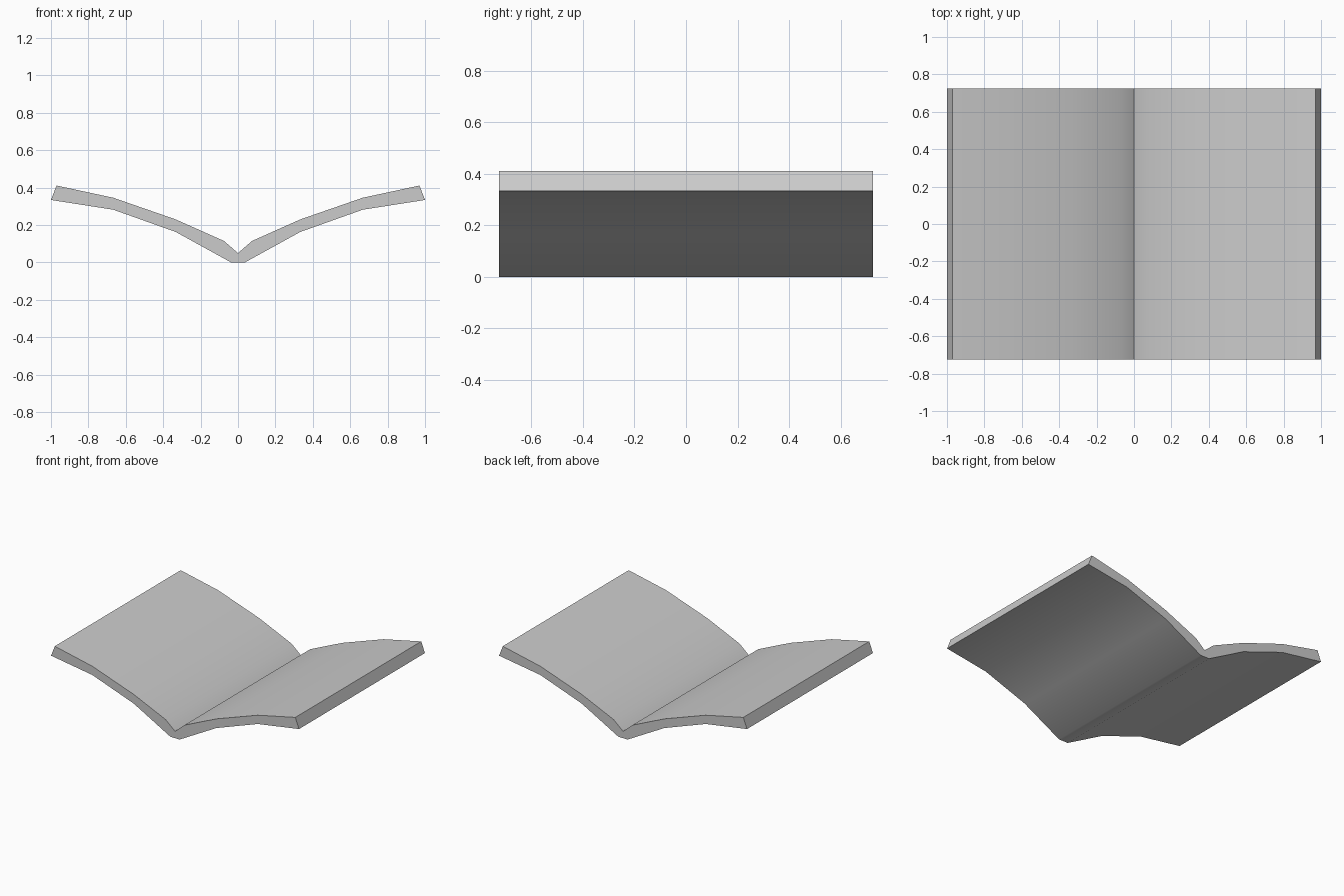
import bpy
import bmesh
import math

cube = bpy.data.objects.get("Cube")
if cube:
    bpy.data.objects.remove(cube, do_unlink=True)

DEPTH = 1.45

# Plain grey material
grey = bpy.data.materials.new("light_grey")
grey.use_nodes = True
colour = (0.6, 0.6, 0.6, 1.0)
grey.diffuse_color = colour
grey.node_tree.nodes["Principled BSDF"].inputs["Base Color"].default_value = colour

# Right half of the cross-section, from the centre outwards
top = [(0.075, 0.115), (0.333, 0.23), (0.667, 0.346), (0.97, 0.411)]
bottom = [(0.037, 0.0), (0.333, 0.163), (0.667, 0.282), (1.0, 0.334)]
half = top + bottom[::-1]
mirrored = [(-x, z) for x, z in reversed(half)]
profile = [(0.0, 0.05)] + half + mirrored

# Open-book shell: the profile extruded from front to back
bm = bmesh.new()
front = bm.faces.new([bm.verts.new((x, -DEPTH / 2, z)) for x, z in profile])
result = bmesh.ops.extrude_face_region(bm, geom=[front], use_keep_orig=True)
moved = [v for v in result["geom"] if isinstance(v, bmesh.types.BMVert)]
bmesh.ops.translate(bm, verts=moved, vec=(0, DEPTH, 0))
bmesh.ops.recalc_face_normals(bm, faces=bm.faces)

mesh = bpy.data.meshes.new("open_book_shell")
bm.to_mesh(mesh)
bm.free()
mesh.materials.append(grey)
shell = bpy.data.objects.new("open_book_shell", mesh)
bpy.context.collection.objects.link(shell)

# Smooth bends, sharp rims and centre crease
bpy.ops.object.select_all(action="DESELECT")
shell.select_set(True)
bpy.context.view_layer.objects.active = shell
bpy.ops.object.shade_smooth_by_angle(angle=math.radians(45))
